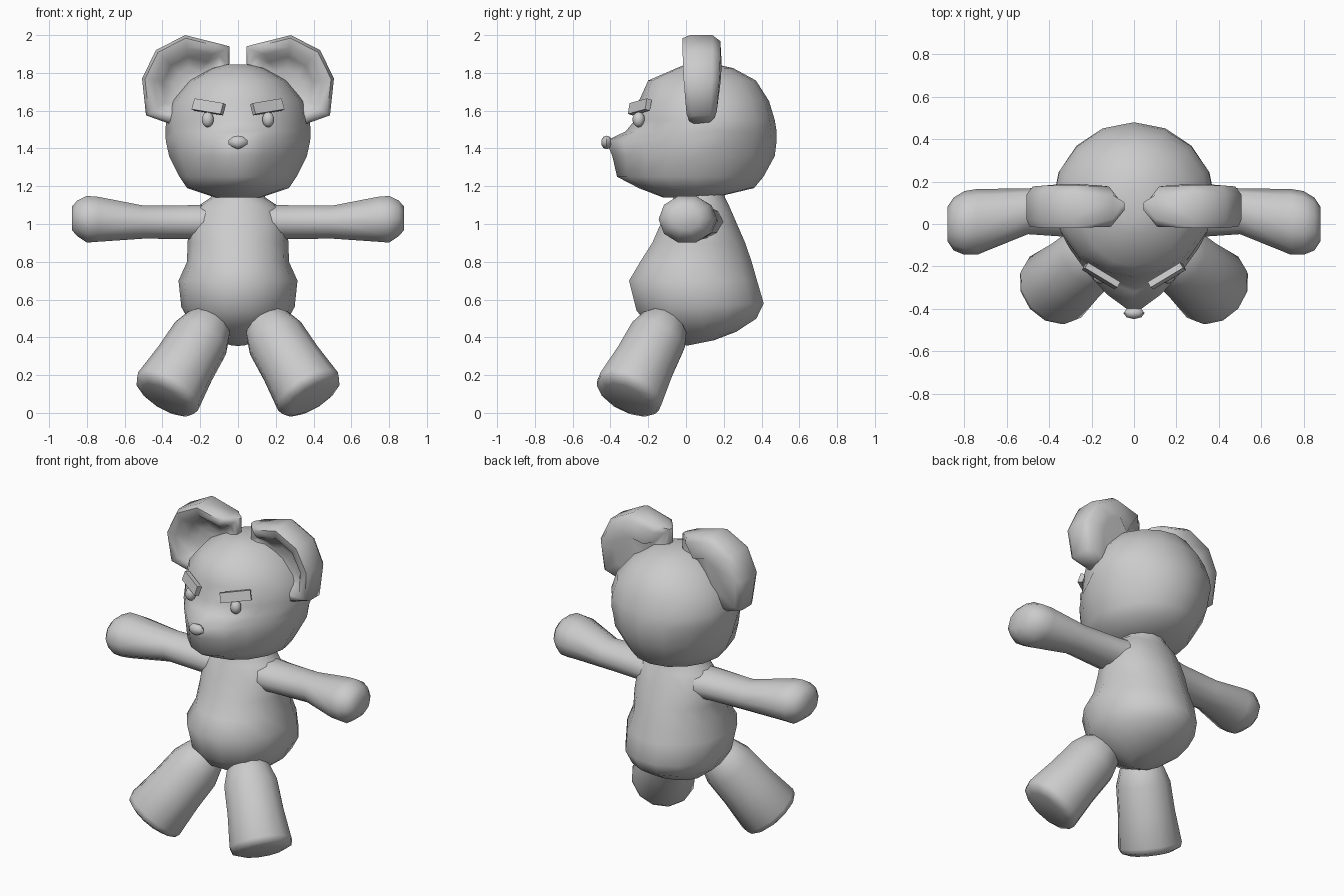
import bpy, bmesh, math
from mathutils import Vector, Euler

if "Cube" in bpy.data.objects:
    bpy.data.objects.remove(bpy.data.objects["Cube"])

grey = bpy.data.materials.new("plush grey")
grey.diffuse_color = (0.6, 0.6, 0.6, 1)
grey.use_nodes = True
grey.node_tree.nodes["Principled BSDF"].inputs["Base Color"].default_value = grey.diffuse_color


def finish(name, bm, angle=50):
    bmesh.ops.recalc_face_normals(bm, faces=bm.faces)
    me = bpy.data.meshes.new(name)
    bm.to_mesh(me)
    bm.free()
    me.materials.append(grey)
    ob = bpy.data.objects.new(name, me)
    bpy.context.collection.objects.link(ob)
    bpy.ops.object.select_all(action='DESELECT')
    ob.select_set(True)
    bpy.context.view_layer.objects.active = ob
    bpy.ops.object.shade_smooth_by_angle(angle=math.radians(angle))
    return ob


def loft(name, rings, angle=50):
    """Skin a list of equally long point rings and cap both ends."""
    bm = bmesh.new()
    vs = [[bm.verts.new(p) for p in r] for r in rings]
    n = len(vs[0])
    for a, b in zip(vs, vs[1:]):
        for i in range(n):
            bm.faces.new((a[i], a[(i + 1) % n], b[(i + 1) % n], b[i]))
    bm.faces.new(vs[0][::-1])
    bm.faces.new(vs[-1])
    return finish(name, bm, angle)


def turn(n):
    return [2 * math.pi * i / n for i in range(n)]


# Torso: tilted oval rings (front y, front z, back y, back z, half width)
torso = [(-.05, 1.22, .20, 1.22, .12), (-.07, 1.14, .21, 1.14, .145),
         (-.09, 1.09, .235, 1.09, .22), (-.14, 1.0, .275, 1.0, .26),
         (-.185, .90, .32, .90, .267), (-.25, .80, .355, .80, .27),
         (-.31, .70, .385, .70, .315), (-.27, .54, .42, .58, .30),
         (-.20, .46, .38, .50, .255), (-.05, .38, .27, .43, .16),
         (.0, .355, .15, .385, .06)]
loft("torso", [[(w * math.cos(t),
                 (yf + yb) / 2 + (yb - yf) / 2 * math.sin(t),
                 (zf + zb) / 2 + (zb - zf) / 2 * math.sin(t))
                for t in turn(14)] for yf, zf, yb, zb, w in torso], 70)

# Head: level rings, the front half sharpened to form the muzzle
head = [(1.14, -.12, .15, .12, 2), (1.19, -.25, .36, .27, 1.9),
        (1.25, -.365, .41, .31, 1.6), (1.36, -.39, .47, .365, 1.4),
        (1.44, -.425, .48, .382, 1.28), (1.49, -.32, .48, .385, 1.6),
        (1.55, -.27, .47, .38, 1.9), (1.65, -.25, .44, .35, 2),
        (1.76, -.20, .37, .255, 2), (1.825, -.05, .25, .14, 2),
        (1.845, .0, .16, .06, 2)]


def head_ring(z, yf, yb, w, p):
    cy = yf + (yb - yf) * .52
    pts = []
    for t in turn(16):
        c, s = math.cos(t), math.sin(t)
        if s >= -1e-6:
            pts.append((w * c, cy + (yb - cy) * s, z))
        else:
            k = (abs(c) ** p + abs(s) ** p) ** (-1 / p)
            pts.append((w * c * k, cy + (cy - yf) * s * k, z))
    return pts


loft("head", [head_ring(*r) for r in head], 75)


def ball(name, centre, size, u=10, v=7):
    bm = bmesh.new()
    bmesh.ops.create_uvsphere(bm, u_segments=u, v_segments=v, radius=1)
    for vert in bm.verts:
        vert.co = Vector(a * b for a, b in zip(vert.co, size)) + Vector(centre)
    return finish(name, bm)


# Nose: wide on top, narrowing downwards
nose = ball("nose", (0, -.42, 1.432), (.052, .03, .036), 8, 5)
for vert in nose.data.vertices:
    if vert.co.z < 1.42:
        vert.co.x *= .6

arm = [(.12, .07, 1.01, .14, .095), (.25, .06, 1.01, .125, .094),
       (.50, .06, 1.01, .108, .092), (.74, .01, 1.025, .155, .125),
       (.80, .005, 1.025, .15, .13), (.85, .0, 1.03, .125, .10),
       (.88, .0, 1.03, .08, .065)]
# Ear outline: x, z and how much of the full thickness remains there
ear_outline = [(.045, 1.94, .3), (.10, 1.955, .95), (.28, 2.0, 1), (.435, 1.92, 1),
               (.508, 1.77, .95), (.487, 1.575, .8), (.36, 1.53, .65),
               (.2, 1.6, .75), (.1, 1.74, .9), (.045, 1.85, .3)]
ear_steps = [(.5, .188), (.88, .182), (1, .14), (1, .02), (.94, -.018),
             (.75, -.01), (.57, .06), (.35, .09)]
leg = [(-.08, .08), (-.02, .13), (.07, .16), (.24, .168),
       (.43, .188), (.46, .178), (.48, .13)]

for side, m in (("left", 1), ("right", -1)):
    # Arm with a swollen paw
    loft(side + "_arm", [[(m * x, cy + ry * math.cos(t), cz + rz * math.sin(t))
                          for t in turn(10)] for x, cy, cz, ry, rz in arm])
    # Leg: tube along a slanted axis with a blunt sole
    hip = Vector((m * .165, -.125, .45))
    axis = Vector((m * .22, -.185, -.36)).normalized()
    u = axis.cross(Vector((0, 0, 1))).normalized()
    v = axis.cross(u)
    loft(side + "_leg", [[hip + axis * d + (u * math.cos(t) + v * math.sin(t)) * r
                          for t in turn(12)] for d, r in leg])
    # Ear: rounded shell with a hollow front, thinning towards both ends
    loft(side + "_ear", [[(m * (.25 + (x - .25) * s), .085 + (y - .085) * f,
                           1.73 + (z - 1.73) * s)
                          for x, z, f in ear_outline] for s, y in ear_steps], 70)
    # Eye
    ball(side + "_eye", (m * .16, -.25, 1.553), (.033, .033, .041))
    # Eyebrow: slim plate slanting down towards the nose, leaning back
    bm = bmesh.new()
    bmesh.ops.create_cube(bm, size=1)
    rot = Euler((math.radians(-15), math.radians(-8), math.radians(31))).to_matrix()
    for vert in bm.verts:
        p = rot @ Vector((vert.co.x * .18, vert.co.y * .03, vert.co.z * .06))
        vert.co = (m * (p.x + .155), p.y - .245, p.z + 1.62)
    finish(side + "_eyebrow", bm, 30)
